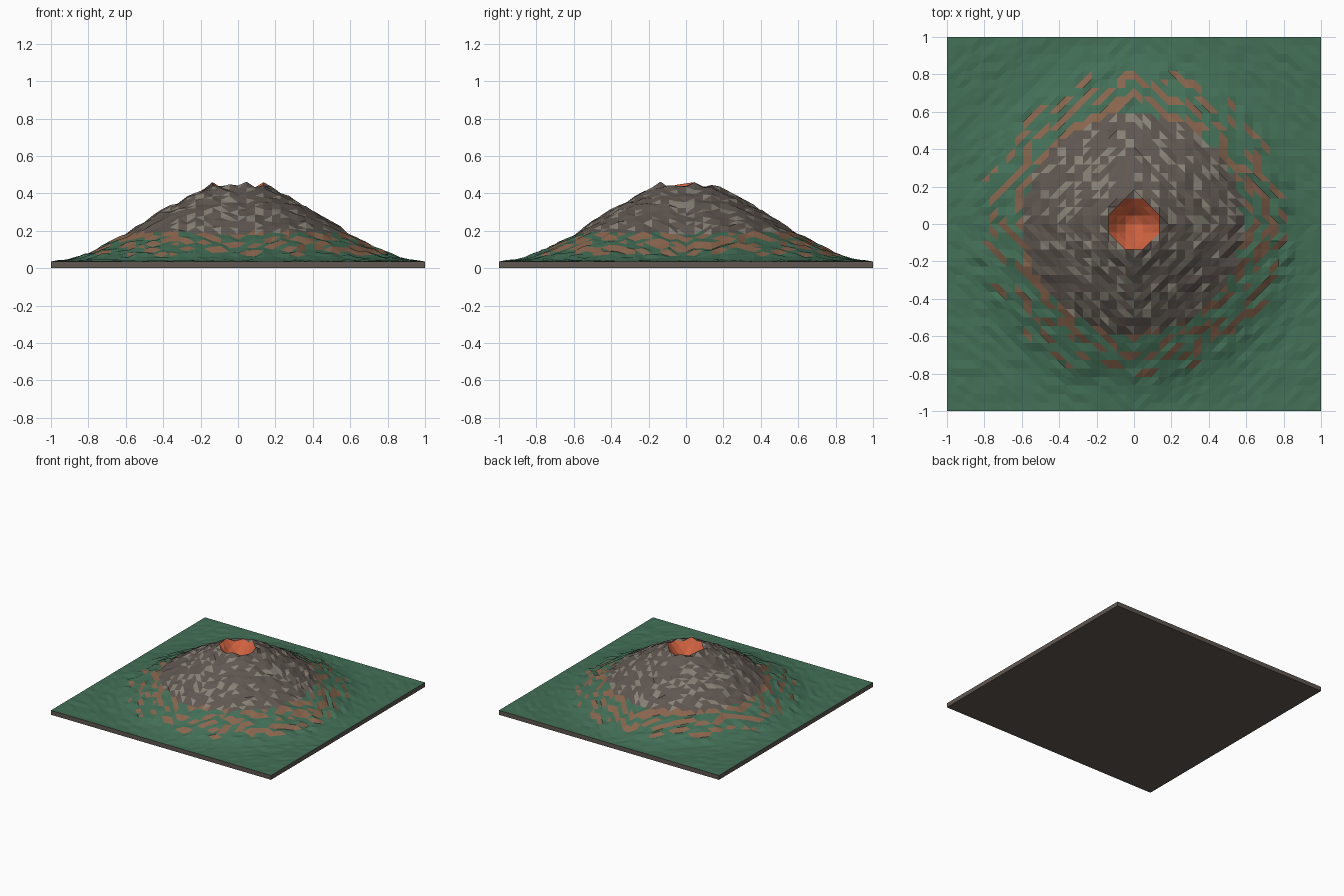
import bpy, bmesh, math, random

if "Cube" in bpy.data.objects:
    bpy.data.objects.remove(bpy.data.objects["Cube"])

random.seed(7)
N = 44                      # grid cells per side
BASE = 0.036                # height of the flat ground

# radial height profile: (radius, height)
PROFILE = [(0, 0.33), (0.05, 0.345), (0.1, 0.40), (0.145, 0.45), (0.2, 0.418),
           (0.3, 0.365), (0.4, 0.31), (0.5, 0.248), (0.6, 0.182), (0.7, 0.128),
           (0.8, 0.08), (0.9, 0.047), (1.0, BASE), (2.0, BASE)]


def height(r):
    for (r0, z0), (r1, z1) in zip(PROFILE, PROFILE[1:]):
        if r <= r1:
            return z0 + (z1 - z0) * (r - r0) / (r1 - r0)
    return BASE


def material(name, rgb):
    m = bpy.data.materials.new(name)
    m.diffuse_color = (*rgb, 1)
    m.use_nodes = True
    m.node_tree.nodes["Principled BSDF"].inputs["Base Color"].default_value = m.diffuse_color
    return m


GREEN, ROCK, PALE, EARTH, LAVA = range(5)
mats = [material("grass", (0.055, 0.16, 0.095)),
        material("rock", (0.115, 0.095, 0.082)),
        material("pale_rock", (0.24, 0.22, 0.18)),
        material("earth", (0.25, 0.13, 0.075)),
        material("lava", (0.62, 0.12, 0.05))]

bm = bmesh.new()

# terrain grid raised into a cone with a crater
grid = []
for j in range(N + 1):
    row = []
    for i in range(N + 1):
        x, y = -1 + 2 * i / N, -1 + 2 * j / N
        r = math.hypot(x, y)
        z = height(r)
        if i in (0, N) or j in (0, N):
            z = BASE
        elif r > 0.15:
            z += random.uniform(-1, 1) * (0.010 if r < 0.85 else 0.004)
        elif r > 0.13:
            z += random.uniform(-0.012, 0.016)
        row.append(bm.verts.new((x, y, max(z, BASE - 0.003))))
    grid.append(row)

# triangles coloured by height and chance
for j in range(N):
    for i in range(N):
        a, b = grid[j][i], grid[j][i + 1]
        c, d = grid[j + 1][i + 1], grid[j + 1][i]
        # diagonals follow the contour lines so the crater rim is octagonal
        if (i < N / 2) == (j < N / 2):
            tris = [(a, b, d), (b, c, d)]
        else:
            tris = [(a, b, c), (a, c, d)]
        for t in tris:
            f = bm.faces.new(t)
            f.normal_update()
            z = f.calc_center_median().z
            slope = f.normal.z
            if all(math.hypot(v.co.x, v.co.y) < 0.15 for v in t):
                f.material_index = LAVA
            elif z > 0.19:
                f.material_index = PALE if random.random() < 0.2 else ROCK
            elif z > 0.07 and slope < 0.86:
                f.material_index = EARTH
            else:
                f.material_index = GREEN

# plinth sides and underside
edge = (grid[0][:-1] + [r[N] for r in grid[:-1]] +
        grid[N][:0:-1] + [r[0] for r in grid[:0:-1]])
low = [bm.verts.new((v.co.x, v.co.y, 0)) for v in edge]
for k in range(len(edge)):
    n = (k + 1) % len(edge)
    bm.faces.new((edge[n], edge[k], low[k], low[n])).material_index = ROCK
bm.faces.new(low[::-1]).material_index = ROCK

mesh = bpy.data.meshes.new("volcano_terrain")
bm.to_mesh(mesh)
bm.free()
for m in mats:
    mesh.materials.append(m)
terrain = bpy.data.objects.new("volcano_terrain", mesh)
bpy.context.collection.objects.link(terrain)
